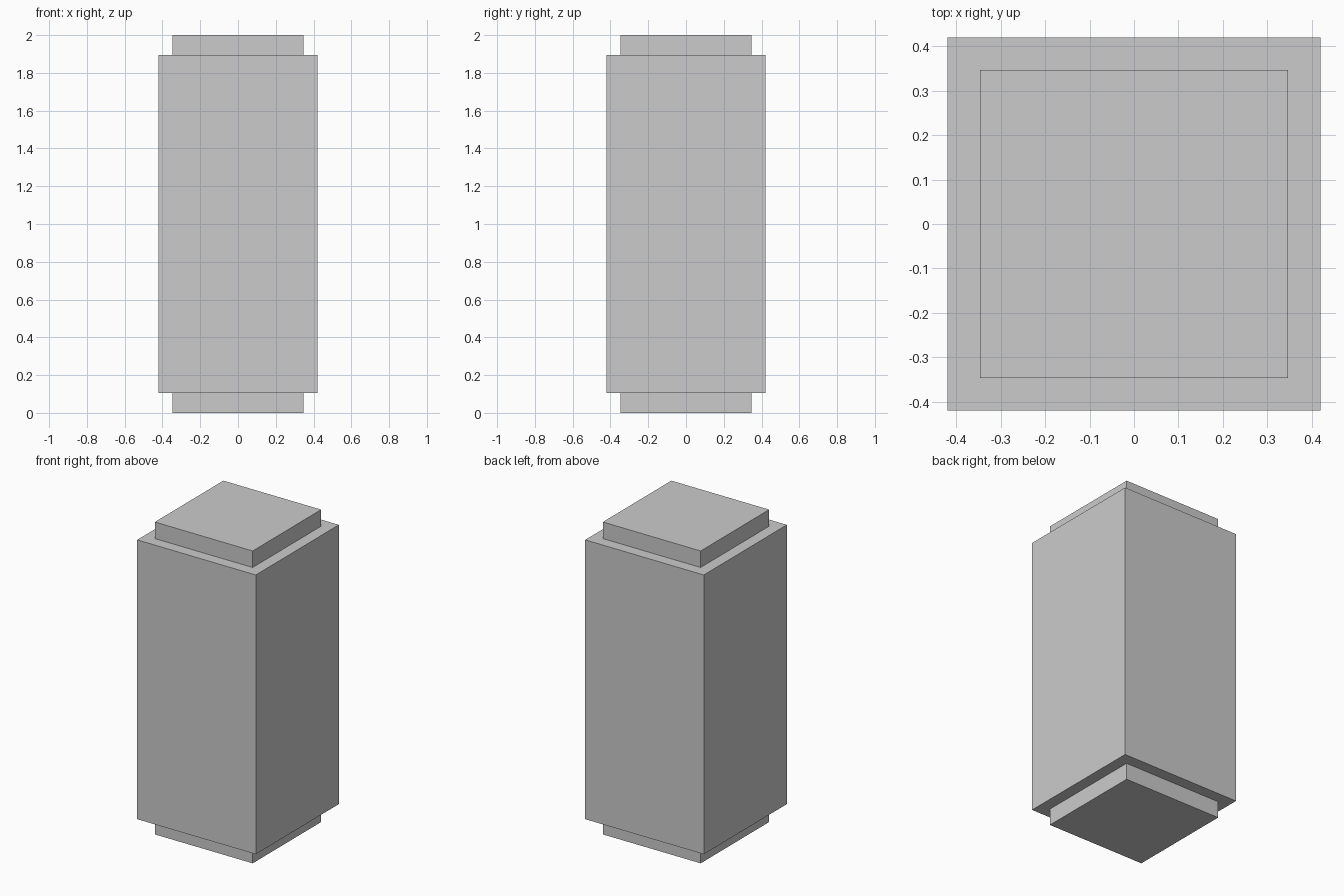
import bpy, bmesh
from mathutils import Matrix, Vector

if "Cube" in bpy.data.objects:
    bpy.data.objects.remove(bpy.data.objects["Cube"])

BODY = 0.84      # body width
CAP = 0.632      # end step width
STEP = 0.106     # end step height
HEIGHT = 2.0

bm = bmesh.new()

# Main square body
body_height = HEIGHT - 2 * STEP
bmesh.ops.create_cube(
    bm, size=1.0,
    matrix=Matrix.Translation((0, 0, HEIGHT / 2)) @ Matrix.Diagonal((BODY, BODY, body_height, 1)))

# Narrower step on the top and bottom
for direction in (1, -1):
    bm.normal_update()
    face = next(f for f in bm.faces if f.normal.z * direction > 0.9)
    bmesh.ops.inset_individual(bm, faces=[face], thickness=(BODY - CAP) / 2)
    grown = bmesh.ops.extrude_discrete_faces(bm, faces=[face])["faces"][0]
    bmesh.ops.translate(bm, verts=grown.verts, vec=Vector((0, 0, direction * STEP)))

bmesh.ops.recalc_face_normals(bm, faces=bm.faces)
mesh = bpy.data.meshes.new("stepped_block")
bm.to_mesh(mesh)
bm.free()
bpy.context.collection.objects.link(bpy.data.objects.new("stepped_block", mesh))
